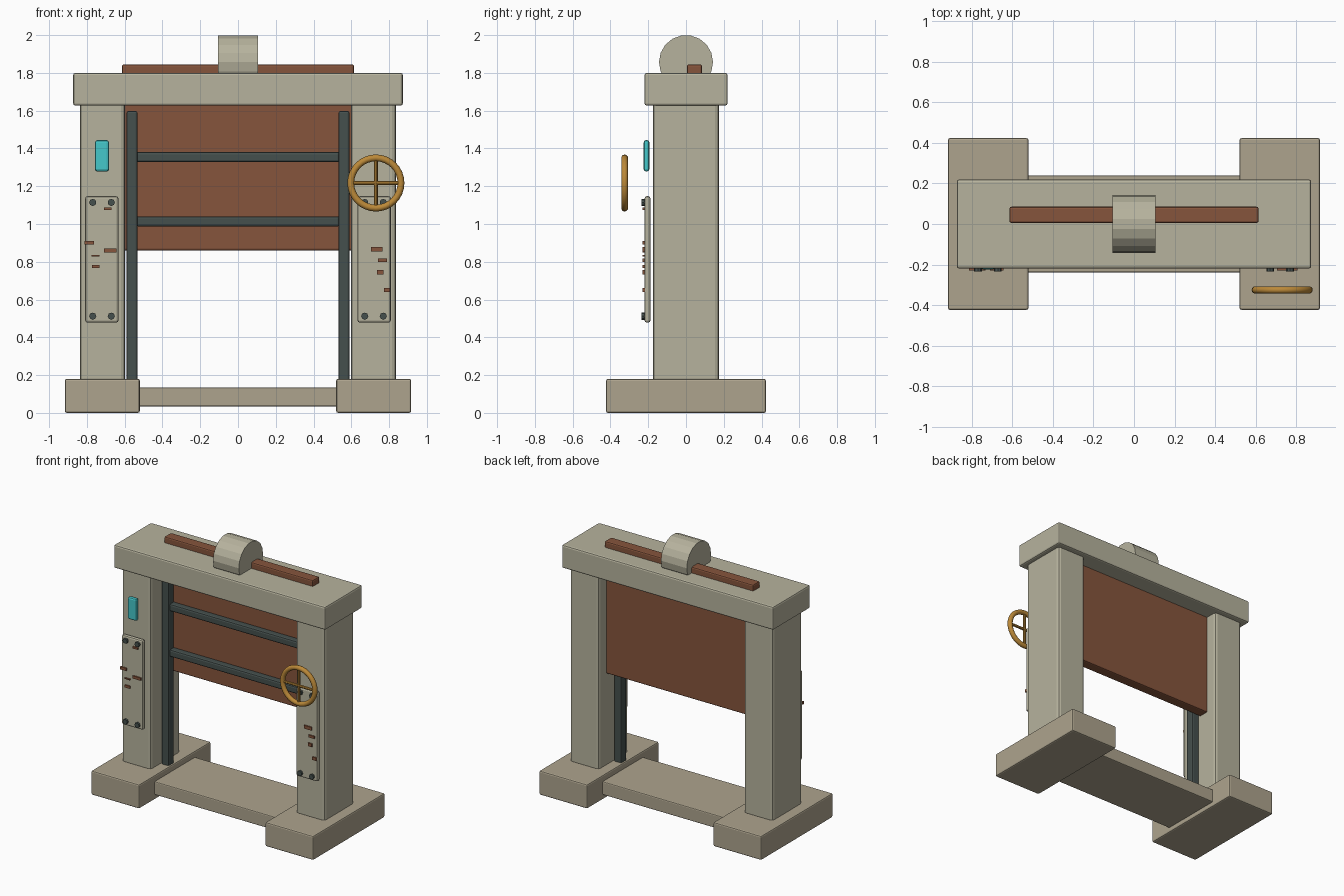
import bpy, bmesh, math
from mathutils import Matrix

if "Cube" in bpy.data.objects:
    bpy.data.objects.remove(bpy.data.objects["Cube"])


def material(name, rgb):
    m = bpy.data.materials.new(name)
    m.diffuse_color = (*rgb, 1)
    m.use_nodes = True
    m.node_tree.nodes["Principled BSDF"].inputs["Base Color"].default_value = m.diffuse_color
    return m


STONE = material("pale_stone", (0.47, 0.45, 0.34))
BASE = material("base_stone", (0.42, 0.37, 0.27))
RUST = material("rust", (0.24, 0.09, 0.045))
STEEL = material("dark_steel", (0.06, 0.08, 0.075))
BRASS = material("brass", (0.50, 0.25, 0.04))
GLOW = material("teal_light", (0.06, 0.58, 0.60))


def finish(name, bm, mat, smooth=False):
    me = bpy.data.meshes.new(name)
    bm.normal_update()
    bm.to_mesh(me)
    bm.free()
    me.materials.append(mat)
    for p in me.polygons:
        p.use_smooth = smooth
    ob = bpy.data.objects.new(name, me)
    bpy.context.collection.objects.link(ob)
    return ob


def box(name, x, y, z, mat, bevel=0.0, segments=2):
    """Box from (min, max) ranges with optional bevelled edges."""
    bm = bmesh.new()
    size = [r[1] - r[0] for r in (x, y, z)]
    mid = [(r[0] + r[1]) / 2 for r in (x, y, z)]
    bmesh.ops.create_cube(bm, size=1, matrix=Matrix.Translation(mid) @ Matrix.Diagonal((*size, 1)))
    if bevel:
        bmesh.ops.bevel(bm, geom=bm.edges[:], offset=bevel, segments=segments,
                        profile=0.5, affect='EDGES')
    return finish(name, bm, mat)


def cylinder(name, centre, radius, length, axis, sides, mat):
    bm = bmesh.new()
    turn = {'X': Matrix.Rotation(math.pi / 2, 4, 'Y'),
            'Y': Matrix.Rotation(math.pi / 2, 4, 'X'),
            'Z': Matrix.Identity(4)}[axis]
    bmesh.ops.create_cone(bm, cap_ends=True, segments=sides, radius1=radius, radius2=radius,
                          depth=length, matrix=Matrix.Translation(centre) @ turn)
    return finish(name, bm, mat)


def span(side, a, b):
    return tuple(sorted((side * a, side * b)))


# Sill and lintel
box("sill", (-0.56, 0.56), (-0.24, 0.24), (0.035, 0.135), BASE, 0.008)
box("lintel", (-0.873, 0.873), (-0.22, 0.22), (1.627, 1.80), STONE, 0.012)

# Raised gate panel, passing up through the lintel
box("gate_panel", (-0.614, 0.614), (0.005, 0.085), (0.86, 1.845), RUST, 0.01)

# Winding drum on top
cylinder("winding_drum", (0, 0, 1.857), 0.143, 0.213, 'X', 18, STONE)

# Mirrored feet, pillars, rails, plates and rivets
for s, tag in ((-1, "left"), (1, "right")):
    box(f"{tag}_foot", span(s, 0.52, 0.917), (-0.423, 0.423), (0, 0.18), BASE, 0.01)
    box(f"{tag}_pillar", span(s, 0.598, 0.837), (-0.175, 0.175), (0.16, 1.65), STONE, 0.022)
    box(f"{tag}_guide_rail", span(s, 0.532, 0.59), (-0.06, 0.005), (0.1, 1.598), STEEL, 0.01)
    box(f"{tag}_plate", span(s, 0.633, 0.809), (-0.22, -0.188), (0.478, 1.147), STONE, 0.012)
    for x in (0.671, 0.769):
        for z in (0.512, 1.114):
            cylinder(f"{tag}_rivet", (s * x, -0.224, z), 0.019, 0.022, 'Y', 8, STEEL)

# Cross bars between the rails
for z in (1.354, 1.014):
    box("cross_bar", (-0.54, 0.54), (-0.045, 0.01), (z - 0.027, z + 0.027), STEEL, 0.012)

# Rust flakes on the plates: x, z, width, height
flakes = [(-0.689, 1.081, 0.04, 0.014), (-0.788, 0.901, 0.05, 0.02),
          (-0.676, 0.860, 0.066, 0.02), (-0.755, 0.833, 0.042, 0.008),
          (-0.753, 0.775, 0.042, 0.018), (0.735, 0.867, 0.062, 0.024),
          (0.765, 0.808, 0.046, 0.018), (0.753, 0.744, 0.032, 0.024),
          (0.789, 0.650, 0.032, 0.022)]
for x, z, w, h in flakes:
    box("rust_flake", (x - w / 2, x + w / 2), (-0.23, -0.215), (z - h / 2, z + h / 2), RUST)

# Indicator light
box("indicator_light", (-0.757, -0.683), (-0.224, -0.194), (1.278, 1.444), GLOW, 0.012)

# Hand wheel: ring and crossed spokes
WX, WY, WZ = 0.73, -0.325, 1.217
bpy.ops.mesh.primitive_torus_add(location=(WX, WY, WZ), rotation=(math.pi / 2, 0, 0),
                                 major_radius=0.133, minor_radius=0.018,
                                 major_segments=32, minor_segments=10)
ring = bpy.context.object
ring.name = "hand_wheel_ring"
ring.data.materials.append(BRASS)
bpy.ops.object.shade_smooth_by_angle(angle=math.radians(40))
for axis in ('X', 'Z'):
    cylinder("hand_wheel_spoke", (WX, WY, WZ), 0.01, 0.266, axis, 8, BRASS)
